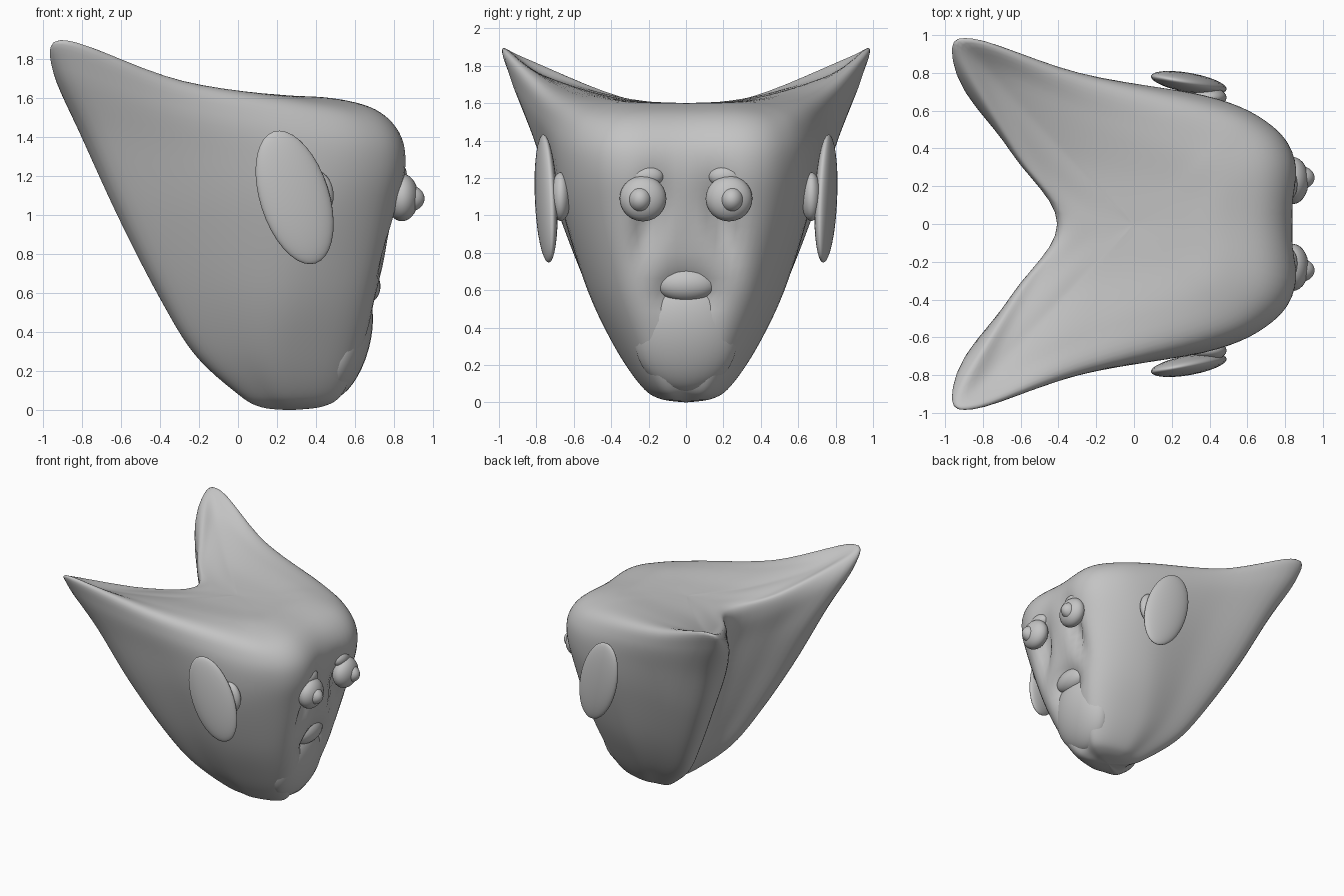
import bpy, bmesh, math
from mathutils import Vector

if "Cube" in bpy.data.objects:
    bpy.data.objects.remove(bpy.data.objects["Cube"])

clay = bpy.data.materials.new("clay grey")
clay.diffuse_color = (0.55, 0.55, 0.55, 1)
clay.use_nodes = True
clay.node_tree.nodes["Principled BSDF"].inputs["Base Color"].default_value = clay.diffuse_color


def spline(p0, p1, p2, p3, t):
    return 0.5 * (2 * p1 + (p2 - p0) * t + (2 * p0 - 5 * p1 + 4 * p2 - p3) * t * t
                  + (3 * p1 - p0 - 3 * p2 + p3) * t ** 3)


def ring(zf, xf, sx, sy, wx, wy, wz, bx, bz):
    """Closed outline: face centre, cheek, side, blunt horn edge, back notch."""
    blunt = 0.74 if wz < 1.6 else 0.82 if zf < 1.5 else 0.90
    half = [Vector((xf - 0.02, 0, zf)),
            Vector((xf - 0.01 * min(1, sy / 0.5), 0.50 * sy, zf)),
            Vector((sx + (xf - sx) * 0.67, 0.80 * sy, zf)),
            Vector((sx, sy, zf + 0.10 * (wz - zf))),
            Vector(((sx + wx) / 2, 0.53 * sy + 0.47 * wy, zf + 0.41 * (wz - zf))),
            Vector((wx + 0.09 * wy, wy, wz)),
            Vector((wx, blunt * wy, wz - 0.04 * wy)),
            Vector((0.45 * wx + 0.55 * bx, 0.39 * wy, bz + 0.25 * (wz - bz))),
            Vector((bx, 0, bz))]
    if zf > 1.56:  # saddle-shaped crown
        for p in half:
            p.z = zf + 0.3 * p.y ** 2 * min(1, max(0, 0.5 - 0.6 * p.x))
    return half + [Vector((p.x, -p.y, p.z)) for p in half[-2:0:-1]]


def gauss(d, w):
    return math.exp(-(d / w) ** 2)


def carve(p):
    """Grooves beside the nose and a mouth hollow."""
    if p.x > 0.5 and p.z < 1.45:
        y = abs(p.y)
        groove = gauss(y - 0.15 - 0.2 * (1.2 - p.z), 0.07) * gauss(p.z - 0.98, 0.22)
        mouth = gauss(y, 0.14) * gauss(p.z - 0.58, 0.09)
        p.x -= 0.08 * groove + 0.09 * mouth
    return p


# Head: front z, front x, side x/y, horn x/y/z, back x/z
layers = [
    (0.02, 0.44, 0.27, 0.14, 0.12, 0.12, 0.02, 0.13, 0.02),
    (0.09, 0.54, 0.25, 0.24, 0.00, 0.21, 0.09, 0.04, 0.09),
    (0.30, 0.63, 0.23, 0.38, -0.22, 0.36, 0.30, -0.08, 0.30),
    (0.60, 0.72, 0.27, 0.52, -0.40, 0.51, 0.60, -0.18, 0.59),
    (1.00, 0.81, 0.33, 0.64, -0.60, 0.67, 1.00, -0.28, 0.95),
    (1.25, 0.86, 0.36, 0.68, -0.79, 0.81, 1.42, -0.35, 1.25),
    (1.42, 0.83, 0.36, 0.67, -0.93, 0.94, 1.74, -0.40, 1.44),
    (1.54, 0.71, 0.33, 0.60, -0.92, 0.97, 1.885, -0.40, 1.55),
    (1.595, 0.50, 0.25, 0.42, -0.70, 0.76, 1.78, -0.34, 1.59),
    (1.60, 0.28, 0.12, 0.20, -0.34, 0.36, 1.645, -0.18, 1.60),
]
N = 16
cage = [[Vector((0.27, 0, 0))] * N] + [ring(*l) for l in layers] + [[Vector((0, 0, 1.60))] * N]
SUB = 6
bm = bmesh.new()
rows = []
n = len(cage)
for i in range(n - 1):
    for s in range(SUB):
        if i == 0 and s == 0:
            continue
        ks = [max(0, i - 1), i, i + 1, min(n - 1, i + 2)]
        loop = [spline(*[cage[k][j] for k in ks], s / SUB) for j in range(N)]
        rows.append([bm.verts.new(carve(spline(loop[j - 1], loop[j], loop[(j + 1) % N],
                                               loop[(j + 2) % N], t / SUB)))
                     for j in range(N) for t in range(SUB)])
m = N * SUB
for a, b in zip(rows, rows[1:]):
    for j in range(m):
        bm.faces.new((a[j], a[(j + 1) % m], b[(j + 1) % m], b[j]))
for row, pole in ((rows[0], cage[0][0]), (rows[-1], cage[-1][0])):
    c = bm.verts.new(pole)
    for j in range(m):
        bm.faces.new((row[j], row[(j + 1) % m], c))
for v in bm.verts:
    v.co.z = max(0, v.co.z)
bmesh.ops.recalc_face_normals(bm, faces=bm.faces)
for f in bm.faces:
    f.smooth = True
mesh = bpy.data.meshes.new("head")
bm.to_mesh(mesh)
mesh.materials.append(clay)
bpy.context.collection.objects.link(bpy.data.objects.new("head", mesh))


def blob(name, loc, size, tilt=0, turn=0):
    bpy.ops.mesh.primitive_uv_sphere_add(segments=28, ring_count=18, radius=1, location=loc,
                                         rotation=(0, math.radians(tilt), math.radians(turn)))
    o = bpy.context.object
    o.name = name
    o.scale = size
    o.data.materials.append(clay)
    bpy.ops.object.shade_smooth()


# Ears, eyes and brows on both sides
for side, tag in ((1, "left"), (-1, "right")):
    blob(tag + "_ear", (0.29, 0.748 * side, 1.09), (0.18, 0.052, 0.355), -18, -10 * side)
    blob(tag + "_ear_root", (0.39, 0.67 * side, 1.10), (0.10, 0.055, 0.13))
    blob(tag + "_eye", (0.84, 0.23 * side, 1.09), (0.085, 0.125, 0.122))
    blob(tag + "_pupil", (0.87, 0.245 * side, 1.085), (0.086, 0.065, 0.07))
    blob(tag + "_brow", (0.81, 0.21 * side, 1.21), (0.055, 0.09, 0.06))

# Lip and chin
blob("lip", (0.645, 0, 0.635), (0.085, 0.165, 0.095))
blob("chin", (0.54, 0, 0.35), (0.135, 0.28, 0.30), 15)
